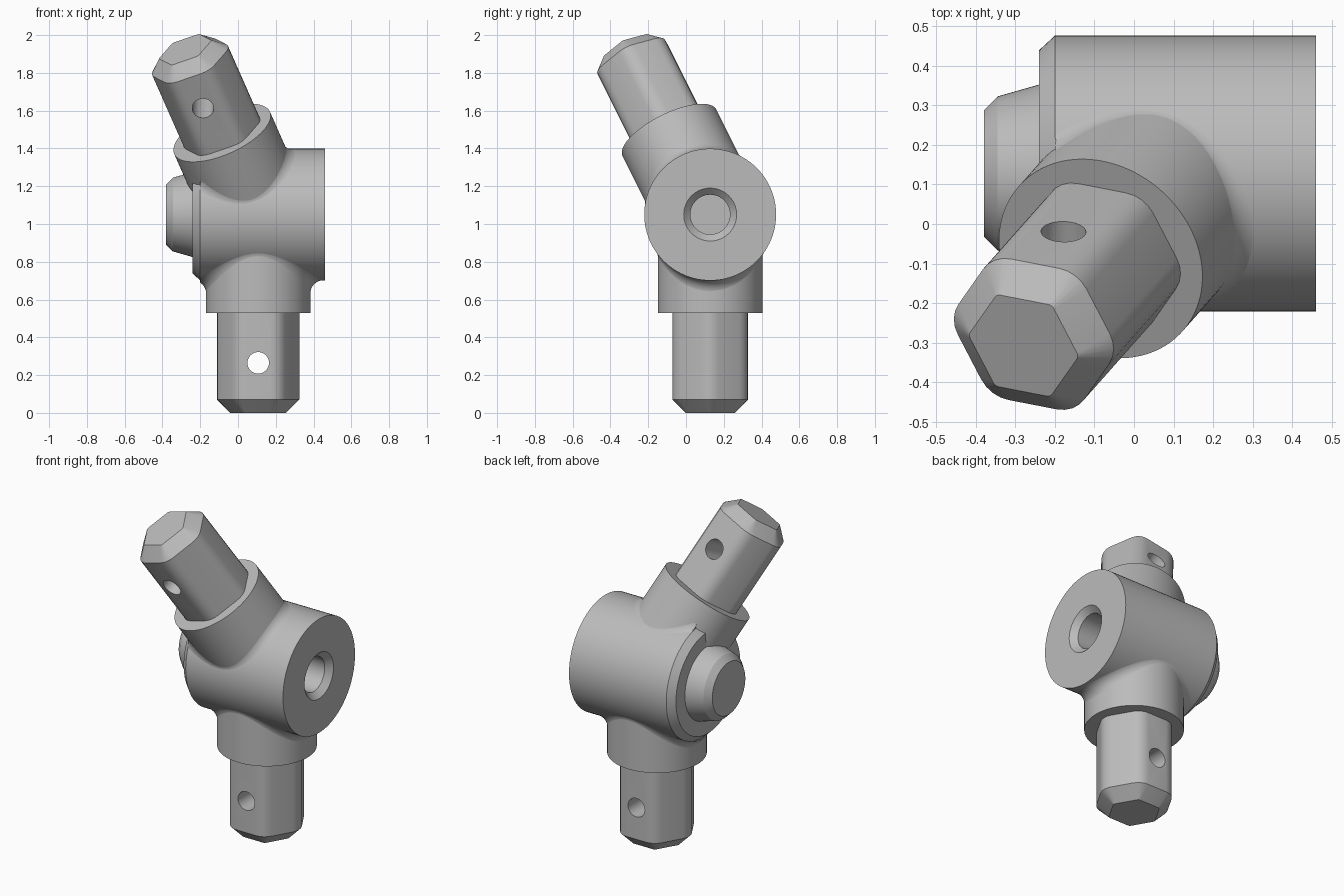
import bpy, bmesh, math
from mathutils import Vector

cube = bpy.data.objects.get("Cube")
if cube:
    bpy.data.objects.remove(cube, do_unlink=True)

grey = bpy.data.materials.new("plain_grey")
grey.use_nodes = True
grey.diffuse_color = (0.5, 0.5, 0.5, 1)
grey.node_tree.nodes["Principled BSDF"].inputs["Base Color"].default_value = (0.5, 0.5, 0.5, 1)

PIVOT = Vector((0.107, 0.128, 1.05))
BODY_R, COLLAR_R, FILLET = 0.349, 0.277, 0.07
CHAMFER_X, FACE_X = -0.2, 0.46
SEGS = 96


def loft(name, rings, capped=True):
    """Skin a list of closed rings, optionally capping both ends."""
    bm = bmesh.new()
    loops = [[bm.verts.new(p) for p in ring] for ring in rings]
    n = len(rings[0])
    for a, b in zip(loops, loops[1:]):
        for j in range(n):
            k = (j + 1) % n
            bm.faces.new((a[j], a[k], b[k], b[j]))
    if capped:
        bm.faces.new(loops[0])
        bm.faces.new(loops[-1])
        bmesh.ops.recalc_face_normals(bm, faces=bm.faces)
    mesh = bpy.data.meshes.new(name)
    bm.to_mesh(mesh)
    bm.free()
    mesh.materials.append(grey)
    obj = bpy.data.objects.new(name, mesh)
    bpy.context.collection.objects.link(obj)
    return obj


def smooth(obj):
    bpy.ops.object.select_all(action='DESELECT')
    obj.select_set(True)
    bpy.context.view_layer.objects.active = obj
    bpy.ops.object.shade_smooth_by_angle(angle=math.radians(28))


def circle(centre, u, w, r, n=SEGS):
    angles = [math.tau * i / n for i in range(n)]
    return [centre + r * (math.cos(a) * u + math.sin(a) * w) for a in angles]


def rounded_hex(centre, u, w, apothem, radius):
    """Hexagon with rounded corners, one corner along u."""
    points = []
    reach = (apothem - radius) / math.cos(math.pi / 6)
    for k in range(6):
        mid = k * math.pi / 3
        for s in range(-2, 3):
            a = mid + s * math.pi / 12
            points.append(centre + u * (reach * math.cos(mid) + radius * math.cos(a))
                          + w * (reach * math.sin(mid) + radius * math.sin(a)))
    return points


def fillet_rings(u, w, d, steps=8):
    """Rolling-ball blend from the body up to a collar."""
    rings = [[] for _ in range(steps + 1)]
    for i in range(SEGS):
        a = math.tau * i / SEGS
        side = math.cos(a) * u + math.sin(a) * w
        q = side * (COLLAR_R + FILLET)
        # distance along the arm at which the ball touches the body
        aa = d.y ** 2 + d.z ** 2
        bb = q.y * d.y + q.z * d.z
        cc = q.y ** 2 + q.z ** 2 - (BODY_R + FILLET) ** 2
        ball = q + d * ((-bb + math.sqrt(bb * bb - aa * cc)) / aa)
        to_body = -Vector((0, ball.y, ball.z)).normalized()
        for s, ring in enumerate(rings):
            ray = to_body.slerp(-side, s / steps)
            p = PIVOT + ball + ray * (FILLET + 0.0015)
            p.x = min(max(p.x, CHAMFER_X), FACE_X - 0.001)
            ring.append(p)
    return rings


def arm(prefix, d, u):
    """Collar, blend and drilled hexagonal peg along direction d."""
    d = d.normalized()
    u = (u - d * u.dot(d)).normalized()
    w = d.cross(u)

    def at(t):
        return PIVOT + d * t

    smooth(loft(prefix + "_collar", [circle(at(t), u, w, COLLAR_R) for t in (0.2, 0.52)]))
    smooth(loft(prefix + "_collar_fillet", fillet_rings(u, w, d), capped=False))
    peg = loft(prefix + "_peg", [rounded_hex(at(t), u, w, ap, r) for t, ap, r in
                                 ((0.5, 0.2, 0.087), (0.98, 0.2, 0.087), (1.05, 0.13, 0.017))])
    # cross hole through the peg
    cutter = loft(prefix + "_hole_cutter",
                  [circle(at(0.785) + w * s, d, u, 0.057, 32) for s in (-0.4, 0.4)])
    cutter.hide_render = True
    mod = peg.modifiers.new("cross_hole", 'BOOLEAN')
    mod.operation = 'DIFFERENCE'
    mod.solver = 'EXACT'
    mod.object = cutter
    bpy.context.view_layer.objects.active = peg
    bpy.ops.object.modifier_apply(modifier=mod.name)
    bpy.data.objects.remove(cutter, do_unlink=True)
    smooth(peg)


# Body: blind countersunk hole on the left face, tapered boss on the right face
profile = [(0.16, 0.105), (0.425, 0.105), (FACE_X, 0.14), (FACE_X, BODY_R),
           (CHAMFER_X, BODY_R), (-0.24, 0.312), (-0.24, 0.225), (-0.345, 0.195), (-0.38, 0.16)]
smooth(loft("joint_body", [circle(Vector((x, PIVOT.y, PIVOT.z)), Vector((0, 1, 0)),
                                  Vector((0, 0, 1)), r) for x, r in profile]))

# Arms
arm("lower", Vector((0, 0, -1)), Vector((1, 0, 0)))
arm("upper", Vector((-0.368, -0.415, 0.832)), Vector((0.93, -0.18, 0.32)))
